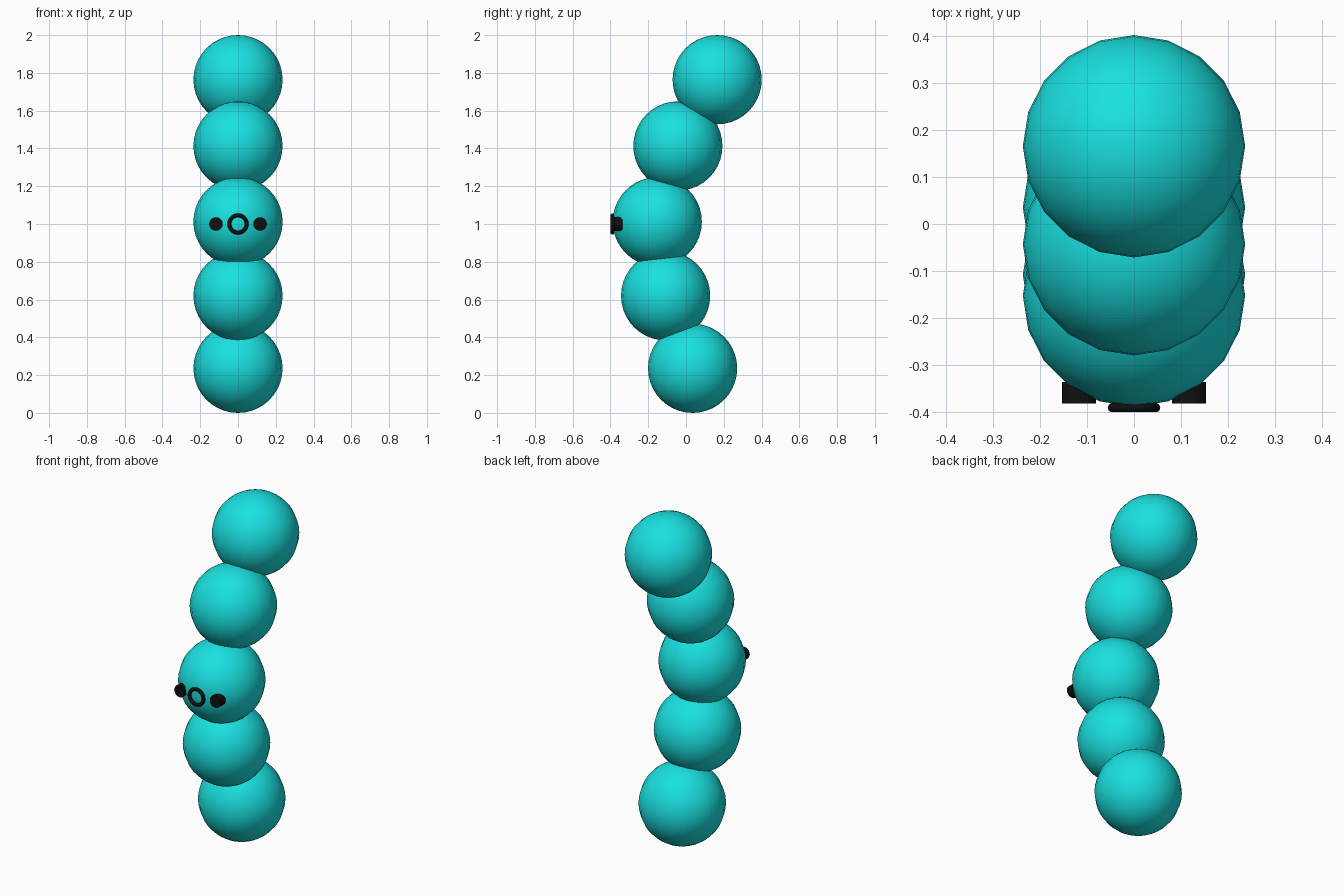
import bpy
from math import radians

if "Cube" in bpy.data.objects:
    bpy.data.objects.remove(bpy.data.objects["Cube"])


def material(name, color):
    m = bpy.data.materials.new(name)
    m.diffuse_color = color
    m.use_nodes = True
    m.node_tree.nodes["Principled BSDF"].inputs["Base Color"].default_value = m.diffuse_color
    return m


teal = material("teal", (0.01, 0.75, 0.75, 1))
black = material("black", (0.005, 0.005, 0.005, 1))


def finish(name, mat):
    ob = bpy.context.object
    ob.name = name
    ob.data.materials.append(mat)
    bpy.ops.object.shade_smooth_by_angle(angle=radians(40))
    return ob


# Curved stack of overlapping body balls, bottom to top (y, z)
R = 0.236
for i, (y, z) in enumerate([(0.035, 0.236), (-0.108, 0.62), (-0.152, 1.012),
                            (-0.043, 1.413), (0.165, 1.764)]):
    bpy.ops.mesh.primitive_uv_sphere_add(segments=20, ring_count=20, radius=R,
                                         location=(0, y, z))
    finish(f"body_ball_{i + 1}", teal)

# Eyes: short round studs on the middle ball
for side, x in (("left", -0.117), ("right", 0.117)):
    bpy.ops.mesh.primitive_cylinder_add(vertices=20, radius=0.036, depth=0.046,
                                        location=(x, -0.358, 1.0),
                                        rotation=(radians(90), 0, 0))
    finish(f"eye_{side}", black)

# Mouth: open ring
bpy.ops.mesh.primitive_torus_add(major_segments=24, minor_segments=10,
                                 major_radius=0.046, minor_radius=0.010,
                                 location=(0, -0.390, 1.0),
                                 rotation=(radians(90), 0, 0))
finish("mouth_ring", black)
